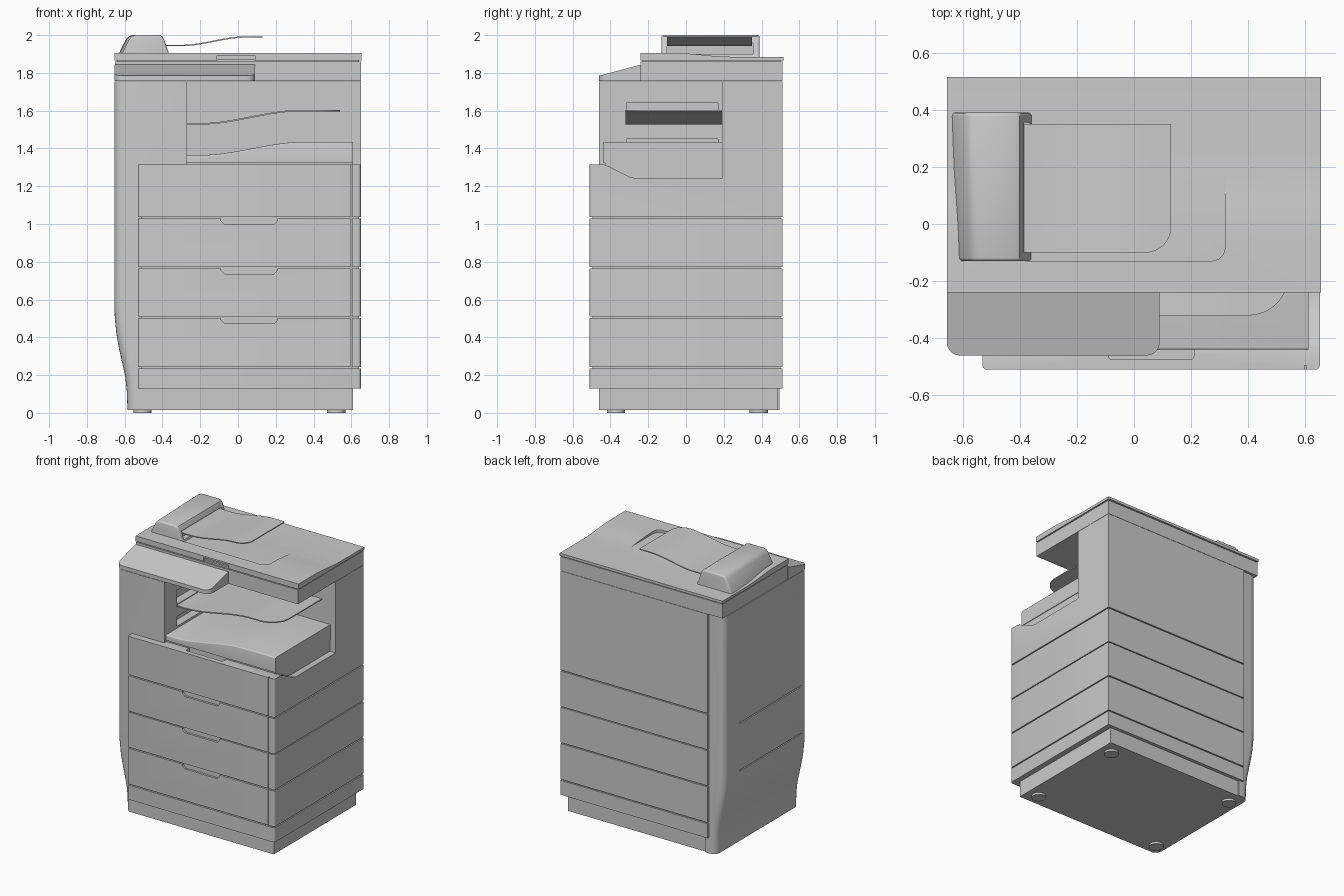
import bpy, bmesh, math
from mathutils import Vector

if "Cube" in bpy.data.objects:
    bpy.data.objects.remove(bpy.data.objects["Cube"], do_unlink=True)

grey = bpy.data.materials.new("light_grey")
grey.use_nodes = True
COLOUR = (0.6, 0.6, 0.6, 1)
grey.diffuse_color = COLOUR
grey.node_tree.nodes["Principled BSDF"].inputs["Base Color"].default_value = COLOUR

PLACE = {"x": lambda u, v, w: (w, u, v),
         "y": lambda u, v, w: (u, w, v),
         "z": lambda u, v, w: (u, v, w)}


def select(ob):
    bpy.ops.object.select_all(action="DESELECT")
    ob.select_set(True)
    bpy.context.view_layer.objects.active = ob


def finish(name, bm):
    bmesh.ops.recalc_face_normals(bm, faces=bm.faces[:])
    mesh = bpy.data.meshes.new(name)
    bm.to_mesh(mesh)
    bm.free()
    mesh.materials.append(grey)
    ob = bpy.data.objects.new(name, mesh)
    bpy.context.collection.objects.link(ob)
    return ob


def prism(name, pts, axis, a, b, bevel=0, pick=None, segments=3):
    """Extrude a profile along an axis and round the picked edges."""
    bm = bmesh.new()
    rings = [[bm.verts.new(PLACE[axis](u, v, w)) for u, v in pts] for w in (a, b)]
    n = len(pts)
    for ring in rings:
        bm.faces.new(ring)
    for i in range(n):
        j = (i + 1) % n
        bm.faces.new((rings[0][i], rings[0][j], rings[1][j], rings[1][i]))
    bmesh.ops.recalc_face_normals(bm, faces=bm.faces[:])
    if bevel:
        edges = [e for e in bm.edges if pick is None or pick(e.verts[0].co, e.verts[1].co)]
        bmesh.ops.bevel(bm, geom=edges, offset=bevel, segments=segments,
                        profile=0.5, affect="EDGES", clamp_overlap=True)
    return finish(name, bm)


def box(name, x, y, z, bevel=0, pick=None):
    return prism(name, [(x[0], y[0]), (x[1], y[0]), (x[1], y[1]), (x[0], y[1])],
                 "z", z[0], z[1], bevel, pick)


def cut(ob, cutter):
    mod = ob.modifiers.new("cut", "BOOLEAN")
    mod.operation = "DIFFERENCE"
    mod.solver = "EXACT"
    mod.object = cutter
    select(ob)
    bpy.ops.object.modifier_apply(modifier=mod.name)
    bpy.data.objects.remove(cutter, do_unlink=True)


def ease(t):
    t = min(max(t, 0), 1)
    return t * t * (3 - 2 * t)


def vertical(a, b):
    return abs(a.x - b.x) + abs(a.y - b.y) < 1e-4


def front_vertical(a, b):
    return vertical(a, b) and a.y < -0.4


def sheet(name, x, y, low, high, rise, radius, thick):
    """Thin wavy paper tray with a rounded front corner."""
    bm = bmesh.new()
    steps, rows = 40, []
    for i in range(steps + 1):
        px = x[0] + (x[1] - x[0]) * math.sin(i / steps * math.pi / 2)
        pz = low + (high - low) * ease((px - rise[0]) / (rise[1] - rise[0]))
        k = max(0, px - (x[1] - radius))
        front = y[0] + radius - math.sqrt(max(radius ** 2 - k ** 2, 0))
        rows.append([bm.verts.new((px, py, pz)) for py in (front, y[1])])
    for p, q in zip(rows, rows[1:]):
        bm.faces.new((p[0], q[0], q[1], p[1]))
    ob = finish(name, bm)
    mod = ob.modifiers.new("thickness", "SOLIDIFY")
    mod.thickness, mod.offset = thick, 0
    select(ob)
    bpy.ops.object.modifier_apply(modifier=mod.name)


# Feet and plinth
for side, x in (("right", -0.505), ("left", 0.52)):
    for end, y in (("front", -0.37), ("back", 0.385)):
        ring = [(x + 0.048 * math.cos(t * math.pi / 12), y + 0.048 * math.sin(t * math.pi / 12))
                for t in range(24)]
        prism(f"{end}_{side}_foot", ring, "z", 0, 0.02)
box("plinth", (-0.55, 0.61), (-0.46, 0.485), (0.015, 0.14))

# Inner core, seen only in the seams
box("inner_core", (-0.51, 0.64), (-0.495, 0.5), (0.135, 1.2))

# Lower band and three drawers
LEFT, RIGHT, FRONT, BACK = -0.53, 0.65, -0.51, 0.51
box("lower_band", (LEFT, RIGHT), (FRONT, BACK), (0.13, 0.235), 0.015, front_vertical)
for number, (low, high) in enumerate(((0.243, 0.502), (0.51, 0.765), (0.772, 1.028))):
    drawer = box(f"drawer_{number + 1}", (LEFT, RIGHT), (FRONT, BACK), (low, high),
                 0.015, front_vertical)
    cut(drawer, box("groove_cutter", (0.597, 0.603), (-0.6, -0.495), (low - 1, high + 1)))
    grip = [(-0.09, high + 0.01), (-0.09, high - 0.01), (-0.07, high - 0.03),
            (0.19, high - 0.03), (0.21, high - 0.01), (0.21, high + 0.01)]
    cut(drawer, prism("grip_cutter", grip, "y", -0.6, -0.475))

# Upper housing: front cover, open delivery bay and rear column
housing_side = [(FRONT, 1.036), (FRONT, 1.315), (-0.435, 1.315), (-0.41, 1.305), (-0.3, 1.25),
                (-0.26, 1.24), (0.19, 1.24), (0.19, 1.755), (BACK, 1.755), (BACK, 1.036)]
housing = prism("upper_housing", housing_side, "x", LEFT, RIGHT, 0.015, front_vertical)
cut(housing, box("groove_cutter", (0.597, 0.603), (-0.6, -0.495), (1, 1.4)))
cut(housing, box("notch_cutter", (-0.09, 0.21), (-0.475, -0.4), (1.285, 1.4), 0.015, vertical))

# Side shell with the flared foot, joined to the tower beside the bay
shell_front = [(-0.27, 1.755), (-0.655, 1.755), (-0.655, 0.58), (-0.652, 0.5), (-0.644, 0.42),
               (-0.63, 0.34), (-0.612, 0.26), (-0.597, 0.19), (-0.589, 0.12), (-0.585, 0.015),
               (-0.5, 0.015), (-0.5, 1.24), (-0.27, 1.24)]
shell = prism("side_shell", shell_front, "y", -0.46, 0.495, 0.05,
              lambda a, b: abs(a.y - b.y) < 1e-4 and max(a.x, b.x) < -0.58 and a.z != b.z, 5)
for z in (0.58, 0.925):
    cut(shell, box("groove_cutter", (-0.7, -0.645), (-0.39, 0.32), (z - 0.004, z + 0.004)))
for z in ((1.54, 1.64), (1.38, 1.45)):
    cut(shell, box("slot_cutter", (-0.33, -0.2), (-0.315, 0.17), z))

# Lower output tray block with its wavy top
wave = [(x, 1.365 + 0.07 * ease((x + 0.2) / 0.55))
        for x in [-0.28 + 0.63 * i / 18 for i in range(19)]]
prism("lower_tray", wave + [(0.61, 1.435), (0.61, 1.325), (-0.28, 1.325)], "y", -0.44, 0.2,
      0.008, lambda a, b: abs(a.y - b.y) < 1e-4 and a.y < 0 and a.z > 1.33 and b.z > 1.33)
box("lower_tray_base", (-0.28, 0.605), (-0.43, 0.2), (1.23, 1.327))

# Upper output tray
sheet("upper_tray", (-0.3, 0.54), (-0.32, 0.195), 1.53, 1.6, (-0.2, 0.33), 0.14, 0.008)

# Scanner body and control panel
box("scanner_body", (-0.65, 0.65), (-0.24, 0.51), (1.757, 1.86))
panel_side = [(-0.46, 1.757), (-0.46, 1.785), (-0.235, 1.845), (-0.235, 1.757)]
prism("control_panel", panel_side, "x", -0.655, 0.09, 0.045, front_vertical, 5)

# Scanner lid with a gently falling top, a paper recess and a finger grip
box("lid_hinge_core", (-0.64, 0.64), (-0.23, 0.5), (1.85, 1.872))
lid_side = [(-0.24, 1.866), (-0.24, 1.905), (-0.06, 1.905), (0, 1.903), (0.06, 1.898),
            (0.13, 1.891), (0.2, 1.886), (0.26, 1.885), (0.515, 1.885), (0.515, 1.866)]
lid = prism("scanner_lid", lid_side, "x", -0.654, 0.654)
cut(lid, box("recess_cutter", (-0.5, 0.32), (-0.13, 0.4), (1.888, 2), 0.05,
             lambda a, b: vertical(a, b) and a.x > 0 and a.y < 0))
cut(lid, box("grip_cutter", (-0.11, 0.09), (-0.3, -0.215), (1.85, 1.893)))

# Document feeder and its tray
feeder_front = [(-0.637, 1.884), (-0.625, 1.915), (-0.595, 1.975), (-0.58, 1.993), (-0.56, 2),
                (-0.415, 2), (-0.4, 1.993), (-0.39, 1.975), (-0.372, 1.92), (-0.358, 1.884)]
feeder = prism("document_feeder", feeder_front, "y", -0.13, 0.39, 0.012,
               lambda a, b: abs(a.y - b.y) < 1e-4 and max(a.z, b.z) > 1.89)
for v in feeder.data.vertices:
    if v.co.x < -0.5:
        v.co.x += 0.018 * (0.39 - v.co.y) / 0.52
cut(feeder, box("inlet_cutter", (-0.4, -0.3), (-0.1, 0.355), (1.9, 1.957)))
sheet("feeder_tray", (-0.41, 0.13), (-0.1, 0.35), 1.945, 1.99, (-0.3, 0.04), 0.09, 0.007)

# Smooth the curves and keep the corners crisp
for ob in [o for o in bpy.context.scene.objects if o.type == "MESH"]:
    select(ob)
    bpy.ops.object.shade_smooth_by_angle(angle=math.radians(32))
